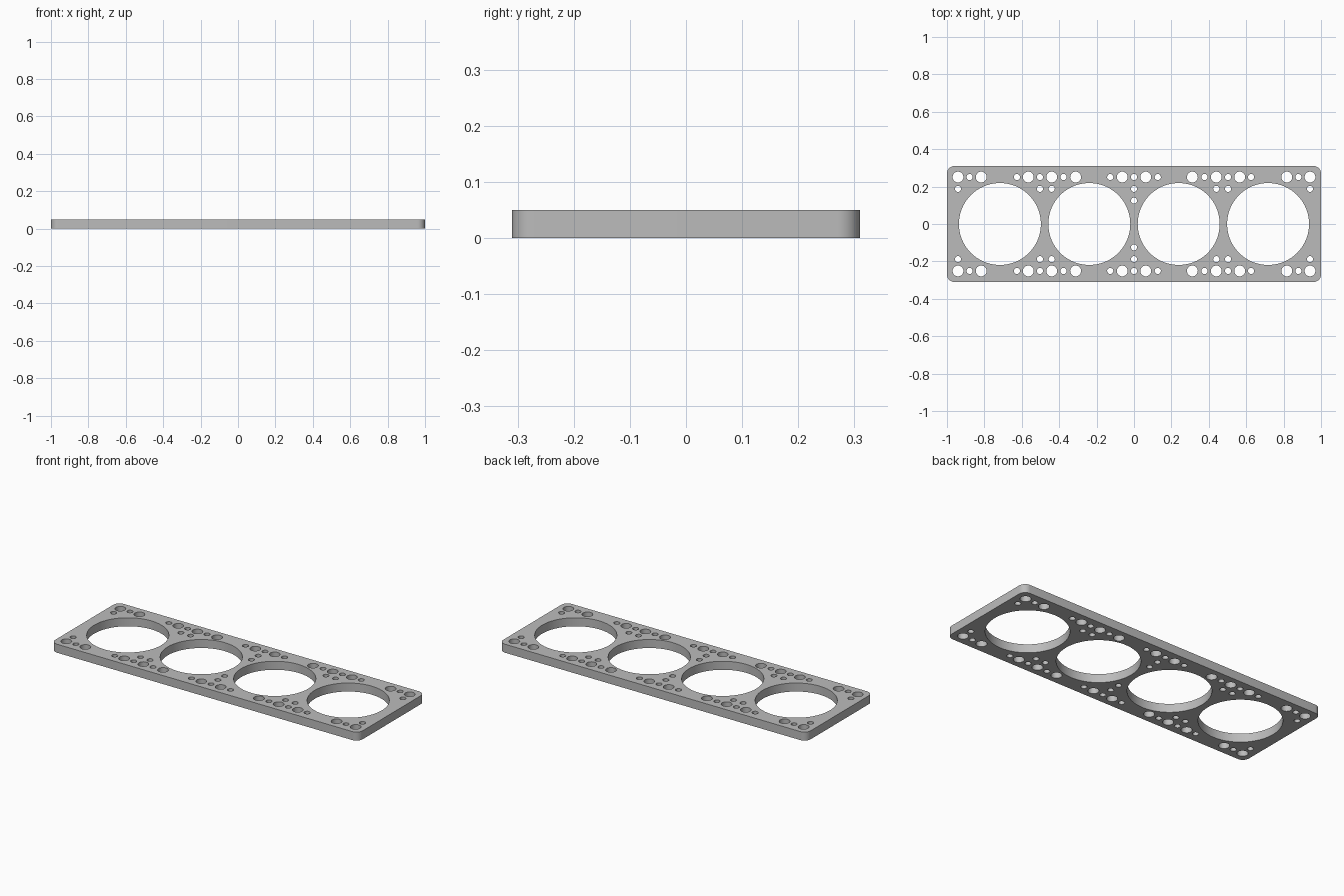
import bpy
import bmesh
from math import cos, sin, pi, radians

cube = bpy.data.objects.get("Cube")
if cube:
    bpy.data.objects.remove(cube, do_unlink=True)

HALF_X, HALF_Y, THICK, CORNER = 1.0, 0.31, 0.05, 0.04
BORE, BIG, SMALL = 0.219, 0.029, 0.0165

steel = bpy.data.materials.new("grey steel")
steel.use_nodes = True
colour = (0.5, 0.5, 0.5, 1)
steel.diffuse_color = colour
steel.node_tree.nodes["Principled BSDF"].inputs["Base Color"].default_value = colour

# A filled flat curve, with inner loops becoming through holes
curve = bpy.data.curves.new("gasket_profile", "CURVE")
curve.dimensions = "2D"
curve.fill_mode = "BOTH"
curve.extrude = THICK / 2


def loop(points):
    spline = curve.splines.new("POLY")
    spline.points.add(len(points) - 1)
    for p, (x, y) in zip(spline.points, points):
        p.co = (x, y, 0, 1)
    spline.use_cyclic_u = True


def arc(x, y, r, start, sweep, n):
    return [(x + r * cos(start + sweep * i / n), y + r * sin(start + sweep * i / n))
            for i in range(n)]


def hole(x, y, r, n=32):
    loop(arc(x, y, r, 0, 2 * pi, n))


def mirrored_holes(xs, y, r):
    for x in xs:
        for sx in ((1, -1) if x else (1,)):
            for sy in (1, -1):
                hole(sx * x, sy * y, r)


# Rounded plate outline
outline = []
for k, (sx, sy) in enumerate([(1, 1), (-1, 1), (-1, -1), (1, -1)]):
    cx, cy = sx * (HALF_X - CORNER), sy * (HALF_Y - CORNER)
    outline += arc(cx, cy, CORNER, k * pi / 2, pi / 2 * 13 / 12, 13)
loop(outline)

# Cylinder bores
for x in (-0.717, -0.239, 0.239, 0.717):
    hole(x, 0, BORE, 96)

# Bolt and coolant holes along both long edges
mirrored_holes((0.063, 0.312, 0.44, 0.565, 0.817, 0.941), 0.251, BIG)
mirrored_holes((0, 0.127, 0.377, 0.503, 0.626, 0.879), 0.251, SMALL)
mirrored_holes((0, 0.44, 0.503, 0.941), 0.188, SMALL)
mirrored_holes((0,), 0.125, SMALL)

# Turn the profile into a clean solid mesh
source = bpy.data.objects.new("gasket_profile", curve)
mesh = bpy.data.meshes.new_from_object(source)
bpy.data.objects.remove(source)
bpy.data.curves.remove(curve)

bm = bmesh.new()
bm.from_mesh(mesh)
bmesh.ops.remove_doubles(bm, verts=bm.verts, dist=1e-5)
bmesh.ops.translate(bm, verts=bm.verts, vec=(0, 0, THICK / 2))
bmesh.ops.recalc_face_normals(bm, faces=bm.faces)
bm.to_mesh(mesh)
bm.free()
mesh.materials.clear()
mesh.materials.append(steel)

plate = bpy.data.objects.new("gasket_plate", mesh)
bpy.context.collection.objects.link(plate)
bpy.ops.object.select_all(action="DESELECT")
plate.select_set(True)
bpy.context.view_layer.objects.active = plate
bpy.ops.object.shade_smooth_by_angle(angle=radians(30))
